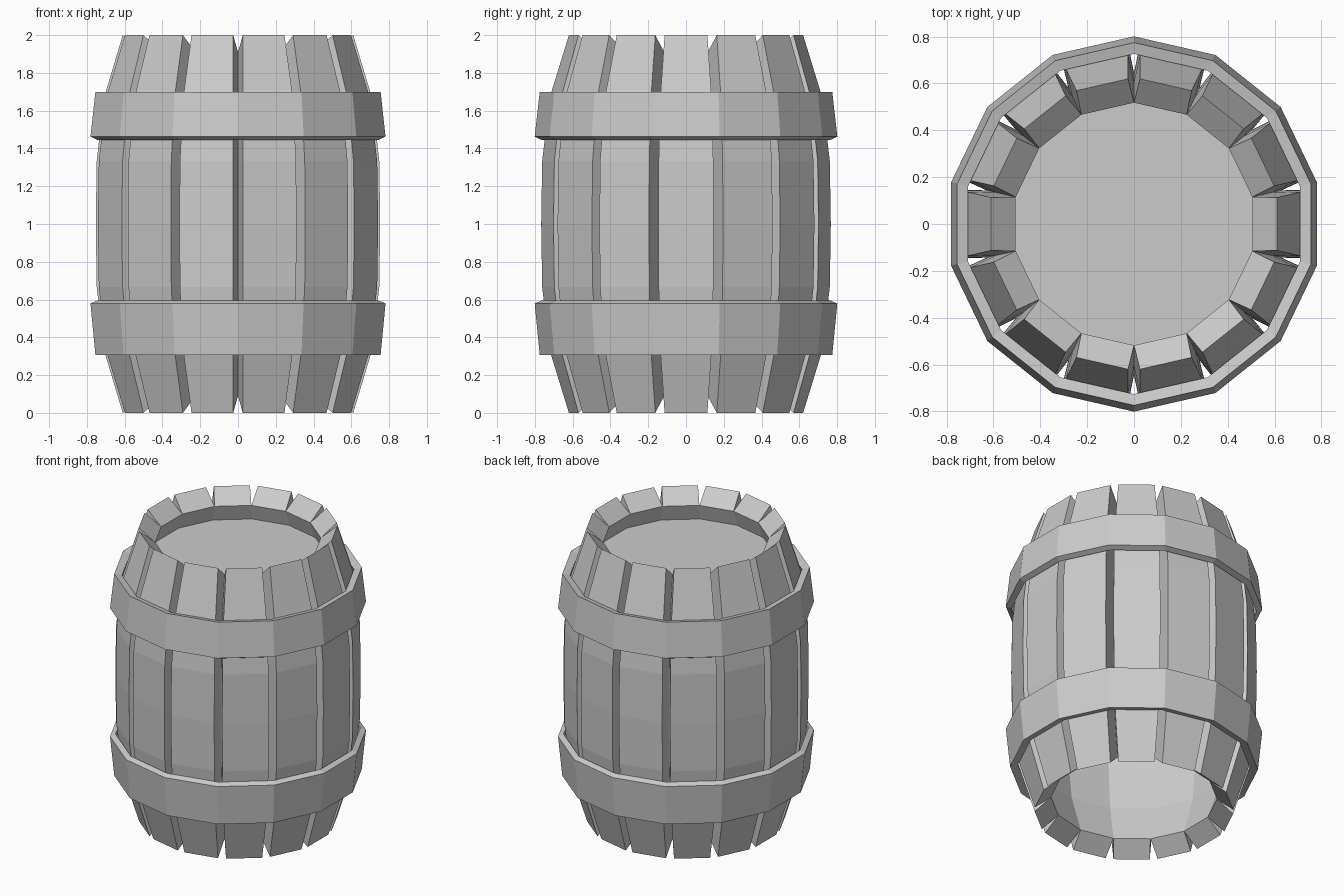
import bpy, bmesh, math

if "Cube" in bpy.data.objects:
    bpy.data.objects.remove(bpy.data.objects["Cube"])

SIDES = 14
STEP = 2 * math.pi / SIDES
TAN, COS = math.tan(STEP / 2), math.cos(STEP / 2)
GAP = 0.026  # half width of the V groove between staves


def make_object(name, bm):
    bmesh.ops.recalc_face_normals(bm, faces=bm.faces)
    mesh = bpy.data.meshes.new(name)
    bm.to_mesh(mesh)
    bm.free()
    return add(name, mesh)


def add(name, mesh):
    obj = bpy.data.objects.new(name, mesh)
    bpy.context.collection.objects.link(obj)
    return obj


def bridge(bm, rings, closed):
    """Skin consecutive vertex rings; join the last to the first if closed, else cap."""
    pairs = list(zip(rings, rings[1:]))
    if closed:
        pairs.append((rings[-1], rings[0]))
    for a, b in pairs:
        n = len(a)
        for i in range(n):
            j = (i + 1) % n
            bm.faces.new((a[i], a[j], b[j], b[i]))
    if not closed:
        bm.faces.new(rings[0])
        bm.faces.new(rings[-1])


def mirrored(half):
    """Complete a (distance, z) profile symmetrically about z = 1."""
    return half + [(r, 2 - z) for r, z in reversed(half[:-1])]


# Staves: bulging planks, full width inside and narrower outside
outer = mirrored([(0.61, 0), (0.71, 0.333), (0.748, 0.667), (0.753, 1)])
inner = mirrored([(0.505, 0.09), (0.59, 0.36), (0.625, 0.67), (0.63, 1)])
bm = bmesh.new()
rings = []
for (ro, zo), (ri, zi) in zip(outer, inner):
    wo, wi = ro * TAN - GAP, ri * TAN
    rings.append([bm.verts.new(p) for p in
                  ((ro, -wo, zo), (ro, wo, zo), (ri, wi, zi), (ri, -wi, zi))])
bridge(bm, rings, closed=False)
stave = make_object("stave_01", bm)
for k in range(1, SIDES):
    add(f"stave_{k + 1:02d}", stave.data).rotation_euler.z = k * STEP


# Hoops: tapered bands swept around the barrel
def hoop(name, section):
    bm = bmesh.new()
    rings = []
    for k in range(SIDES):
        a = (k + 0.5) * STEP
        rings.append([bm.verts.new((r / COS * math.cos(a), r / COS * math.sin(a), z))
                      for r, z in section])
    bridge(bm, rings, closed=True)
    make_object(name, bm)


hoop("lower_hoop", [(0.755, 0.307), (0.781, 0.579), (0.747, 0.594), (0.708, 0.318)])
hoop("upper_hoop", [(0.755, 1.70), (0.781, 1.463), (0.747, 1.446), (0.708, 1.688)])

# Lid: flat panel recessed inside the top; the bottom is open
bm = bmesh.new()
bm.faces.new([bm.verts.new((0.565 * math.cos((k + 0.5) * STEP),
                            0.565 * math.sin((k + 0.5) * STEP), 1.8))
              for k in range(SIDES)])
make_object("lid", bm)
